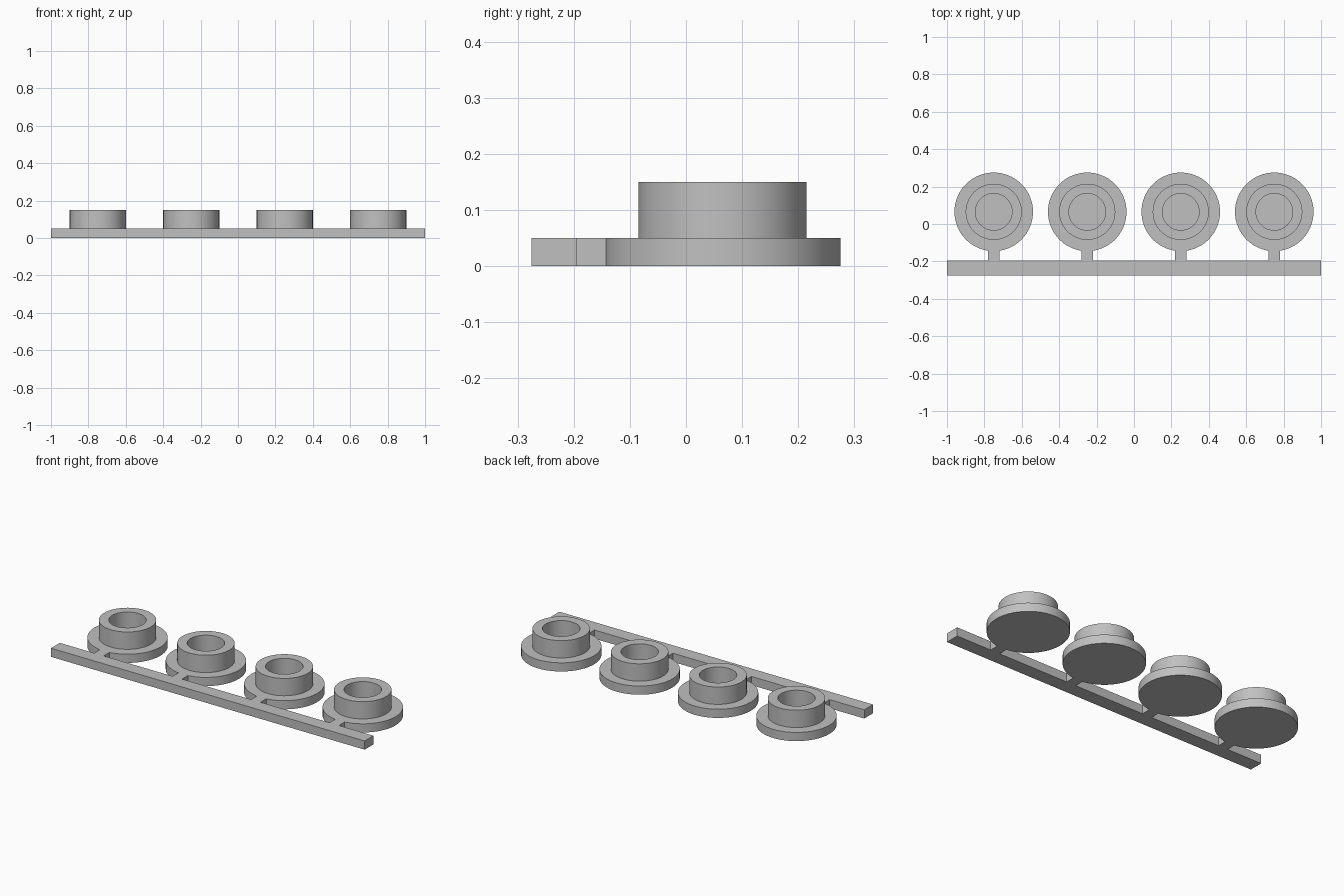
import bpy, bmesh, math

if "Cube" in bpy.data.objects:
    bpy.data.objects.remove(bpy.data.objects["Cube"])

CENTRE_Y = 0.065    # row of caps
THICK = 0.05        # flange, runner and tab thickness
SEGMENTS = 64

grey = bpy.data.materials.new("grey plastic")
grey.diffuse_color = (0.53, 0.53, 0.53, 1)
grey.use_nodes = True
grey.node_tree.nodes["Principled BSDF"].inputs["Base Color"].default_value = grey.diffuse_color


def make_object(name, bm):
    bmesh.ops.recalc_face_normals(bm, faces=bm.faces)
    mesh = bpy.data.meshes.new(name)
    bm.to_mesh(mesh)
    bm.free()
    mesh.materials.append(grey)
    obj = bpy.data.objects.new(name, mesh)
    bpy.context.collection.objects.link(obj)
    return obj


def box(name, x0, x1, y0, y1, z0, z1):
    bm = bmesh.new()
    bmesh.ops.create_cube(bm, size=1)
    for v in bm.verts:
        v.co = ((x0 + x1) / 2 + v.co.x * (x1 - x0),
                (y0 + y1) / 2 + v.co.y * (y1 - y0),
                (z0 + z1) / 2 + v.co.z * (z1 - z0))
    return make_object(name, bm)


def lathe(name, x, y, profile):
    """Turn a (radius, height) profile and close both ends with flat discs."""
    bm = bmesh.new()
    rings = []
    for r, z in profile:
        angles = [2 * math.pi * i / SEGMENTS for i in range(SEGMENTS)]
        rings.append([bm.verts.new((x + r * math.cos(a), y + r * math.sin(a), z))
                      for a in angles])
    for low, high in zip(rings, rings[1:]):
        for i in range(SEGMENTS):
            j = (i + 1) % SEGMENTS
            bm.faces.new((low[i], low[j], high[j], high[i]))
    bm.faces.new(rings[0])
    bm.faces.new(rings[-1])
    obj = make_object(name, bm)
    bpy.ops.object.select_all(action='DESELECT')
    obj.select_set(True)
    bpy.context.view_layer.objects.active = obj
    bpy.ops.object.shade_smooth_by_angle(angle=math.radians(30))
    return obj


# Long bar that carries the caps
box("runner_bar", -1, 1, -0.275, -0.195, 0, THICK)

# Flanged caps with a blind hole, each joined to the bar by a small tab
cap_profile = [(0.21, 0), (0.21, THICK), (0.15, THICK), (0.15, 0.15),
               (0.098, 0.15), (0.098, THICK)]
for n, x in enumerate((-0.75, -0.25, 0.25, 0.75), 1):
    lathe(f"flanged_cap_{n}", x, CENTRE_Y, cap_profile)
    box(f"connecting_tab_{n}", x - 0.03, x + 0.03, -0.195, -0.142, 0, THICK)
